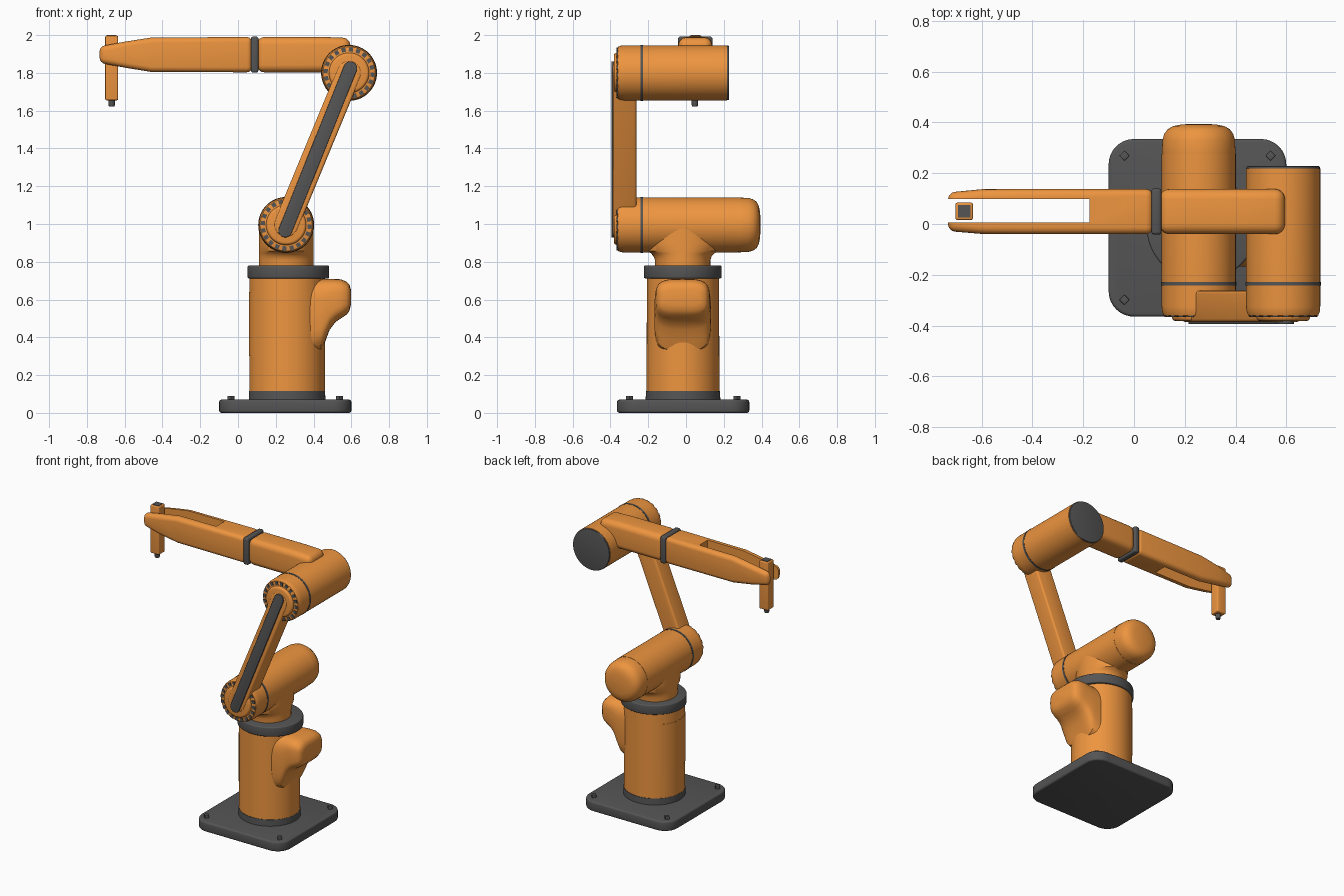
import bpy, bmesh
from math import sin, cos, pi, atan2, hypot, radians
from mathutils import Vector

if "Cube" in bpy.data.objects:
    bpy.data.objects.remove(bpy.data.objects["Cube"])


def material(name, color):
    m = bpy.data.materials.new(name)
    m.diffuse_color = color
    m.use_nodes = True
    m.node_tree.nodes["Principled BSDF"].inputs["Base Color"].default_value = m.diffuse_color
    return m


ORANGE = material("orange_paint", (0.85, 0.30, 0.05, 1))
DARK = material("dark_grey", (0.09, 0.09, 0.09, 1))


def loft(name, loops, mat, bevel=0.0, segs=3):
    """Skin a list of equal-length point loops, cap both ends, bevel sharp edges."""
    bm = bmesh.new()
    rings = [[bm.verts.new(p) for p in loop] for loop in loops]
    n = len(rings[0])
    for a, b in zip(rings, rings[1:]):
        for i in range(n):
            j = (i + 1) % n
            bm.faces.new((a[i], a[j], b[j], b[i]))
    bm.faces.new(rings[0])
    bm.faces.new(rings[-1])
    bmesh.ops.recalc_face_normals(bm, faces=bm.faces)
    if bevel:
        sharp = [e for e in bm.edges if e.calc_face_angle(0) > 0.5]
        bmesh.ops.bevel(bm, geom=sharp, offset=bevel, segments=segs, profile=0.5,
                        affect='EDGES', clamp_overlap=True)
    me = bpy.data.meshes.new(name)
    bm.to_mesh(me)
    bm.free()
    ob = bpy.data.objects.new(name, me)
    bpy.context.collection.objects.link(ob)
    me.materials.append(mat)
    bpy.ops.object.select_all(action='DESELECT')
    ob.select_set(True)
    bpy.context.view_layer.objects.active = ob
    bpy.ops.object.shade_smooth_by_angle(angle=radians(35))
    return ob


def lathe(name, axis, c, prof, mat, bevel=0.0, n=64):
    """prof: (t, ru, rv) rings along axis 'z' or 'y', centred on c."""
    loops = []
    for t, ru, rv in prof:
        ring = [(c[0] + ru * cos(2 * pi * i / n), c[1] + rv * sin(2 * pi * i / n)) for i in range(n)]
        loops.append([(u, v, t) if axis == 'z' else (u, t, v) for u, v in ring])
    return loft(name, loops, mat, bevel)


def stadium(name, p0, p1, r, y0, y1, mat, bevel):
    """Round-ended bar in the xz plane."""
    a = atan2(p1[1] - p0[1], p1[0] - p0[0])
    pts = []
    for c, s in ((p1, a - pi / 2), (p0, a + pi / 2)):
        pts += [(c[0] + r * cos(s + pi * i / 16), c[1] + r * sin(s + pi * i / 16)) for i in range(17)]
    return loft(name, [[(x, y, z) for x, z in pts] for y in (y0, y1)], mat, bevel)


def xbar(name, secs, mat, bevel, segs=4):
    """Box lofted along x; secs: (x, y0, y1, z0, z1)."""
    return loft(name, [[(x, y0, z0), (x, y1, z0), (x, y1, z1), (x, y0, z1)]
                       for x, y0, y1, z0, z1 in secs], mat, bevel, segs)


# Base plate with rounded corners and bolts
CX, CY = 0.25, -0.015
outline = []
for k, (sx, sy) in enumerate(((1, 1), (-1, 1), (-1, -1), (1, -1))):
    for i in range(9):
        a = pi / 2 * (k + i / 8)
        outline.append((CX + sx * 0.25 + 0.1 * cos(a), CY + sy * 0.25 + 0.1 * sin(a)))
loft("base_plate", [[(x, y, z) for x, y in outline] for z in (0, 0.07)], DARK, 0.012)
for sx in (-1, 1):
    for sy in (-1, 1):
        lathe("base_bolt", 'z', (CX + sx * 0.288, CY + sy * 0.284),
              [(0.06, 0.02, 0.02), (0.09, 0.02, 0.02)], DARK, 0.003, n=4)

# Column, foot ring, collar and service panel
CC = (0.26, -0.016)
lathe("column_foot", 'z', CC, [(0.065, 0.203, 0.198), (0.115, 0.201, 0.196)], DARK)
lathe("column", 'z', CC, [(0.11, 0.2, 0.193), (0.72, 0.2, 0.191)], ORANGE)
lathe("column_collar", 'z', (0.267, -0.017), [(0.712, 0.216, 0.206), (0.78, 0.216, 0.206)], DARK, 0.008)
arc = [radians(138 + 84 * i / 16) for i in range(17)]
panel = [(0.202, 0.194, a) for a in arc] + [(0.18, 0.17, a) for a in reversed(arc)]
loft("service_panel", [[(CC[0] + u * cos(a), CC[1] + v * sin(a), z) for u, v, a in panel]
                       for z in (0.30, 0.64)], ORANGE)

# Motor bulge on the column side: rounded sections (x, half width, bottom, top)
bulge = []
for x, w, z0, z1 in ((0.38, 0.15, 0.30, 0.71), (0.44, 0.15, 0.33, 0.71), (0.463, 0.148, 0.38, 0.71),
                     (0.485, 0.146, 0.44, 0.71), (0.515, 0.144, 0.48, 0.709), (0.545, 0.142, 0.50, 0.707),
                     (0.575, 0.134, 0.52, 0.695), (0.59, 0.12, 0.54, 0.68), (0.597, 0.095, 0.57, 0.655)):
    ring = []
    for i in range(40):
        c, s = cos(2 * pi * i / 40), sin(2 * pi * i / 40)
        ring.append((x, -0.018 + w * abs(c) ** 0.55 * (1 if c > 0 else -1),
                     (z0 + z1) / 2 + (z1 - z0) / 2 * abs(s) ** 0.55 * (1 if s > 0 else -1)))
    bulge.append(ring)
loft("motor_bulge", bulge, ORANGE)

# Shoulder: flared neck, horizontal drum, rounded rear cap
S, E = (0.255, 0.995), (0.588, 1.80)
lathe("shoulder_neck", 'z', (0.255, -0.018),
      [(0.76, 0.145, 0.146), (0.81, 0.145, 0.147), (0.83, 0.145, 0.154), (0.845, 0.145, 0.168),
       (0.856, 0.145, 0.19), (0.90, 0.145, 0.2), (0.995, 0.145, 0.205)], ORANGE)


def front_end(R):
    return [(-0.364, 0.125, 0.125), (-0.360, 0.138, 0.138), (-0.345, 0.144, 0.144), (-0.325, R, R)]


R = 0.146
lathe("shoulder_drum", 'y', S, front_end(R) + [(0.275, R, R)], ORANGE)
lathe("shoulder_cap", 'y', S, [(t, r, r) for t, r in (
    (0.27, 0.144), (0.28, 0.145), (0.33, 0.143), (0.355, 0.136), (0.374, 0.122),
    (0.386, 0.10), (0.392, 0.07), (0.395, 0.02))], ORANGE)

# Elbow drum and its dark end cap
lathe("elbow_drum", 'y', E, front_end(R) + [(0.218, R, R)], ORANGE)
lathe("elbow_cap", 'y', E, [(0.215, 0.144, 0.144), (0.228, 0.144, 0.144)], DARK, 0.004)

# Seal rings, hub discs and bolt studs on both joints
up = atan2(E[1] - S[1], E[0] - S[0])
for c, away in ((S, up), (E, up + pi)):
    lathe("seal_ring", 'y', c, [(-0.242, R + 0.002, R + 0.002), (-0.228, R + 0.002, R + 0.002)], DARK)
    lathe("arm_hub", 'y', c, [(-0.35, 0.108, 0.108), (-0.382, 0.104, 0.104)], ORANGE, 0.012)
    for i in range(2, 19):
        a = away + 2 * pi * i / 20
        m = Vector((c[0] + 0.124 * cos(a), 0, c[1] + 0.124 * sin(a)))
        u, v = Vector((cos(a), 0, sin(a))) * 0.011, Vector((-sin(a), 0, cos(a))) * 0.011
        loft("joint_stud", [[m + d + Vector((0, y, 0)) for d in (u + v, u - v, -u - v, v - u)]
                            for y in (-0.35, -0.367)], DARK)

# Upper arm link with dark cover strip
stadium("upper_arm", S, E, 0.065, -0.386, -0.263, ORANGE, 0.012)
stadium("arm_cover_strip", (0.25, 0.965), (0.595, 1.825), 0.036, -0.395, -0.37, DARK, 0.003)

# Forearm: rear block, seal band, forked front
Y0, Y1, Z0, Z1 = -0.04, 0.138, 1.803, 1.99
xbar("forearm_rear", [(0.10, Y0, Y1, Z0, Z1), (0.45, Y0, Y1, Z0, Z1), (0.595, Y0, Y1, Z0, Z1 - 0.005)],
     ORANGE, 0.04, 5)
xbar("forearm_band", [(0.068, Y0 - .002, Y1 + .002, Z0 - .002, Z1 + .002),
                      (0.108, Y0 - .002, Y1 + .002, Z0 - .002, Z1 + .002)], DARK, 0.012)
fork = xbar("forearm_fork", [(-0.733, -0.028, 0.124, 1.853, 1.94), (-0.60, -0.039, 0.137, 1.828, 1.965),
                             (-0.46, Y0, Y1, 1.805, 1.987), (0.075, Y0, Y1, Z0, Z1)], ORANGE, 0.028)
slot = xbar("slot_cutter", [(-0.9, 0.006, 0.098, 1.6, 2.2), (-0.175, 0.006, 0.098, 1.6, 2.2)], ORANGE, 0)
for p in slot.data.polygons:
    p.use_smooth = False
slot.hide_render = True
slot.hide_set(True)
cut = fork.modifiers.new("slot", 'BOOLEAN')
cut.operation = 'DIFFERENCE'
cut.object = slot

# Tool post held in the fork, with pivot pin, dark top inset and tip
PX, PY = -0.669, 0.05
xbar("tool_post", [(PX - 0.034, PY - 0.034, PY + 0.034, 1.655, 1.997),
                   (PX + 0.034, PY - 0.034, PY + 0.034, 1.655, 1.997)], ORANGE, 0.007)
xbar("tool_top_inset", [(PX - 0.024, PY - 0.024, PY + 0.024, 1.98, 2.0),
                        (PX + 0.024, PY - 0.024, PY + 0.024, 1.98, 2.0)], DARK, 0)
lathe("tool_tip", 'z', (PX, PY - 0.003), [(1.622, 0.014, 0.014), (1.63, 0.017, 0.017), (1.66, 0.017, 0.017)],
      DARK, n=24)
